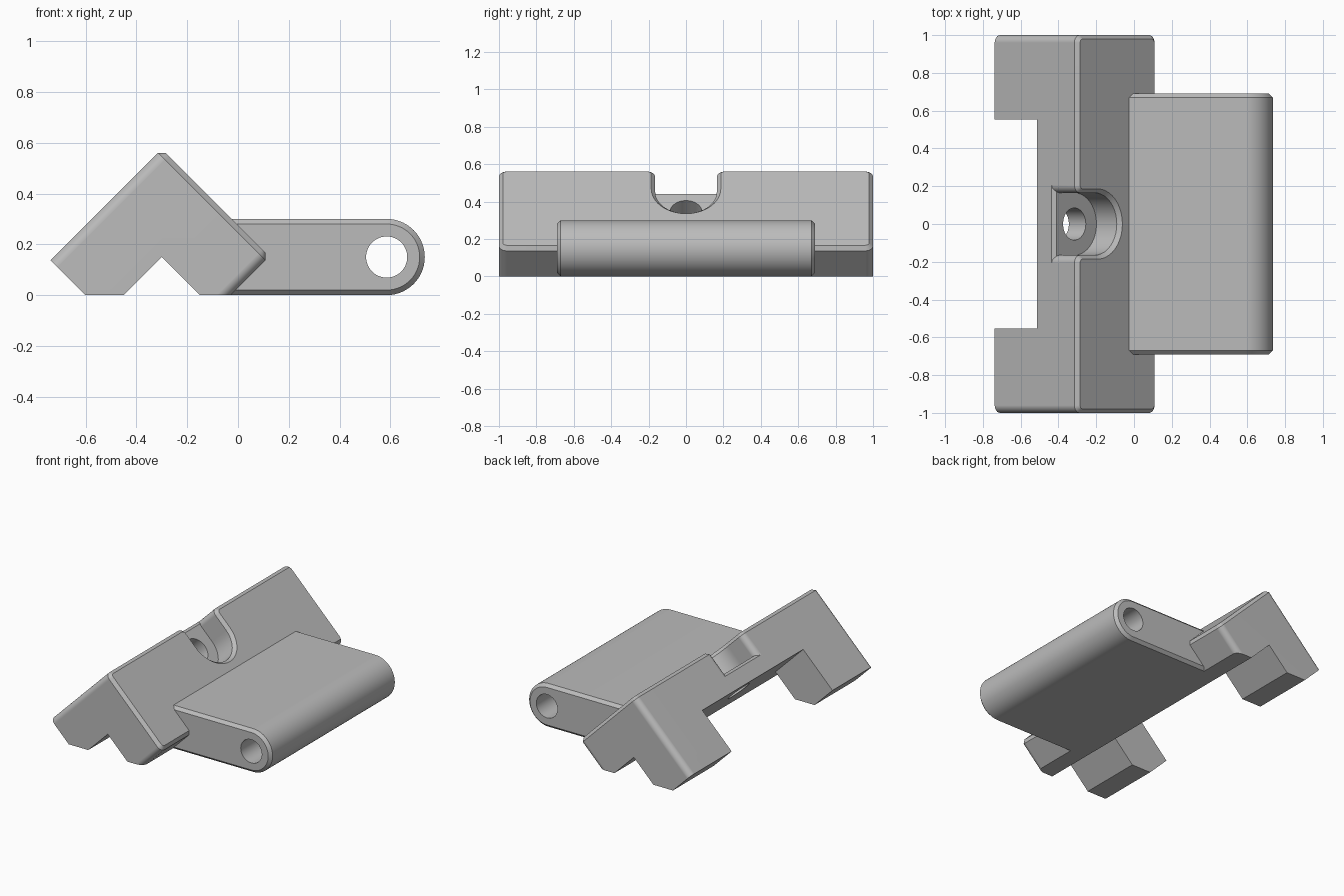
import bpy, bmesh, math
from mathutils import Vector

if "Cube" in bpy.data.objects:
    bpy.data.objects.remove(bpy.data.objects["Cube"], do_unlink=True)

grey = bpy.data.materials.new("plain_grey")
grey.use_nodes = True
COLOUR = (0.5, 0.5, 0.5, 1)
grey.diffuse_color = COLOUR
grey.node_tree.nodes["Principled BSDF"].inputs["Base Color"].default_value = COLOUR

R = math.sqrt(0.5)


def tilted(a, b, c):
    """a runs up the sloping face, b along the length, c out of the face."""
    return Vector(((c - a) * R, b, (c + a) * R))


def upright(a, b, c):
    return Vector((a, c, b))


def arc(ca, cb, r, start, end, steps=10):
    angles = [math.radians(start + (end - start) * i / steps) for i in range(steps + 1)]
    return [(ca + r * math.cos(t), cb + r * math.sin(t)) for t in angles]


def rect(a0, a1, b0, b1):
    return [(a0, b0), (a1, b0), (a1, b1), (a0, b1)]


def inset(points, d):
    """Move every side of a closed outline inwards by d."""
    pts = [Vector(p) for p in points]
    n = len(pts)
    area = sum(pts[i - 1].x * pts[i].y - pts[i].x * pts[i - 1].y for i in range(n))
    sign = 1 if area > 0 else -1
    result = []
    for i, p in enumerate(pts):
        e0 = (p - pts[i - 1]).normalized()
        e1 = (pts[(i + 1) % n] - p).normalized()
        n0 = Vector((-e0.y, e0.x)) * sign
        n1 = Vector((-e1.y, e1.x)) * sign
        result.append(p + (n0 + n1) * d / (1 + n0.dot(n1)))
    return result


def prism(name, outline, low, high, place, chamfer_low=0, chamfer_high=0):
    layers = [(outline, low + chamfer_low), (outline, high - chamfer_high)]
    if chamfer_low:
        layers.insert(0, (inset(outline, chamfer_low), low))
    if chamfer_high:
        layers.append((inset(outline, chamfer_high), high))
    bm = bmesh.new()
    rings = [[bm.verts.new(place(p[0], p[1], c)) for p in pts] for pts, c in layers]
    n = len(outline)
    for r0, r1 in zip(rings, rings[1:]):
        for i in range(n):
            j = (i + 1) % n
            bm.faces.new((r0[i], r0[j], r1[j], r1[i]))
    bm.faces.new(rings[0])
    bm.faces.new(rings[-1])
    bmesh.ops.recalc_face_normals(bm, faces=bm.faces)
    mesh = bpy.data.meshes.new(name)
    bm.to_mesh(mesh)
    bm.free()
    mesh.materials.append(grey)
    obj = bpy.data.objects.new(name, mesh)
    bpy.context.collection.objects.link(obj)
    return obj


def combine(target, tool, operation):
    mod = target.modifiers.new(operation, "BOOLEAN")
    mod.operation, mod.solver, mod.object = operation, "EXACT", tool
    bpy.context.view_layer.objects.active = target
    bpy.ops.object.modifier_apply(modifier=mod.name)
    bpy.data.objects.remove(tool, do_unlink=True)


# Angled bracket: rounded slab outline with a U notch in its top edge
TOP, BOTTOM, FRONT, FLOOR, BACK = 0.619, 0.02, 0.194, 0.021, -0.106
FILLET, NOTCH, HOLE_UP = 0.04, 0.165, 0.467
half = (arc(HOLE_UP, 0, NOTCH, 180, 90)
        + arc(TOP - FILLET, NOTCH + FILLET, FILLET, -90, 0, 6)
        + arc(TOP - FILLET, 1 - FILLET, FILLET, 0, 90, 6)
        + arc(BOTTOM + FILLET, 1 - FILLET, FILLET, 90, 180, 6))
outline = half + [(a, -b) for a, b in reversed(half[1:])]
bracket = prism("angled_bracket", outline, -0.424, FRONT, tilted, chamfer_high=0.021)

# Notch floor with a chamfered top edge
floor_profile = [(0.2, -0.3), (TOP, -0.3), (TOP, FLOOR - 0.018),
                 (TOP - 0.018, FLOOR), (0.2, FLOOR)]
floor = prism("notch_floor", floor_profile, -0.204, 0.204,
              lambda a, c, b: tilted(a, b, c))
combine(bracket, floor, "UNION")

# Cut the corner groove, the gap between the legs, the screw hole and the flat feet
cuts = [
    prism("groove_cutter", rect(-0.5, 0.318, -1.2, 1.2), -1, BACK, tilted),
    prism("leg_gap_cutter", rect(0.25, 1, -0.553, 0.553), -1, BACK, tilted),
    prism("screw_hole_cutter", arc(HOLE_UP, 0, 0.085, 0, 354, 59), -0.5, FLOOR + 0.05, tilted),
    prism("foot_cutter", rect(-2, 2, -1, 0), -1.5, 1.5, upright),
]
for cutter in cuts:
    combine(bracket, cutter, "DIFFERENCE")

# Hinge arm with a rounded end and a pin hole right through
arm_outline = [(-0.1, 0)] + arc(0.585, 0.15, 0.15, -90, 90, 28) + [(-0.1, 0.3)]
arm = prism("hinge_arm", arm_outline, -0.69, 0.69, upright, 0.02, 0.02)
pin_hole = prism("pin_hole_cutter", arc(0.585, 0.15, 0.081, 0, 352.5, 47), -1, 1, upright)
combine(arm, pin_hole, "DIFFERENCE")
combine(bracket, arm, "UNION")
bracket.name = "bracket_with_hinge_arm"

# Smooth the curved faces, keep flat faces flat
bpy.ops.object.select_all(action="DESELECT")
bracket.select_set(True)
bpy.context.view_layer.objects.active = bracket
bpy.ops.object.shade_smooth_by_angle(angle=math.radians(25))
weighted = bracket.modifiers.new("weighted_normals", "WEIGHTED_NORMAL")
weighted.keep_sharp = True
